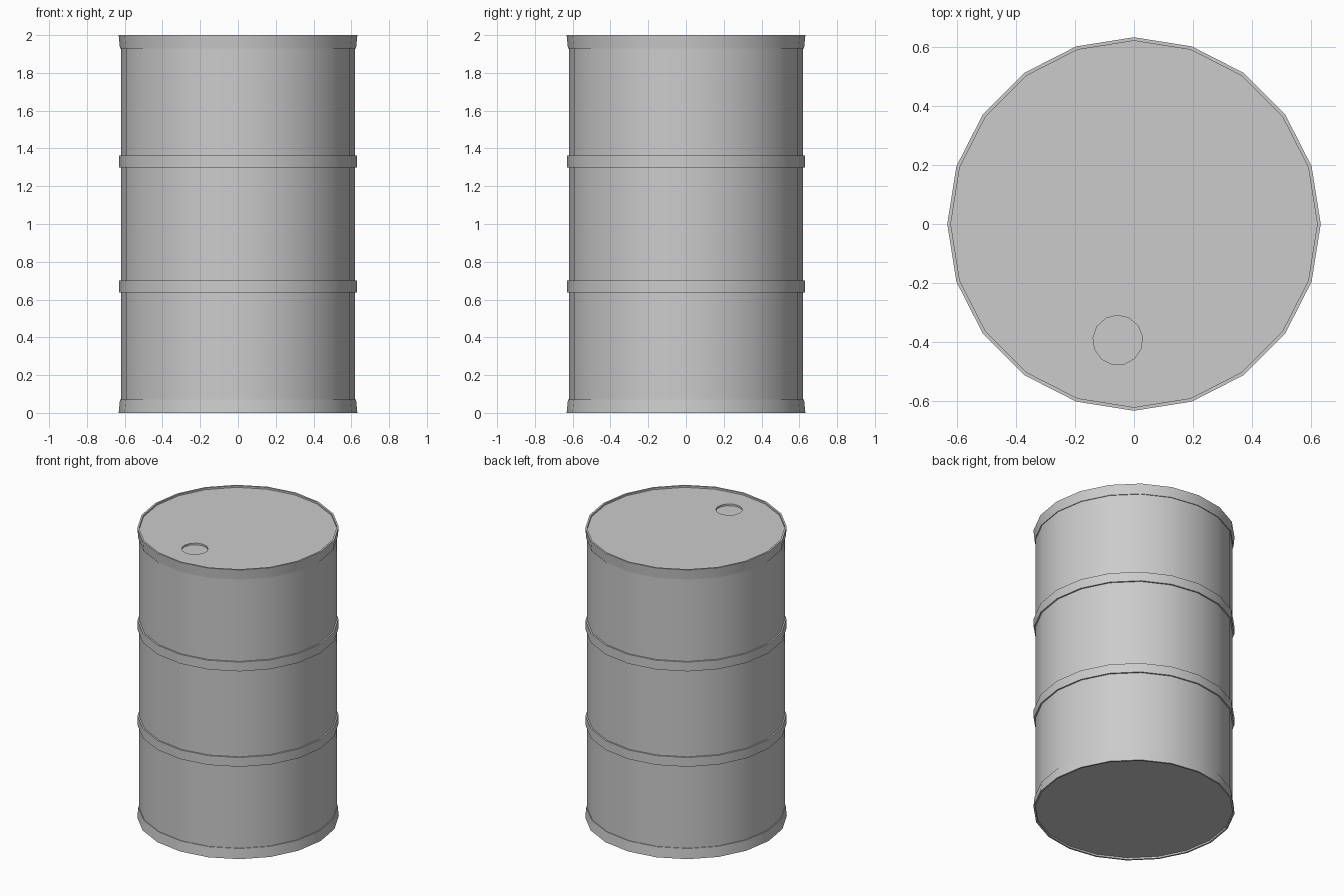
import bpy, bmesh, math

if "Cube" in bpy.data.objects:
    bpy.data.objects.remove(bpy.data.objects["Cube"])

SIDES = 20


def lathe(name, profile, sides):
    """Closed solid turned around z from (radius, z) points, capped at both ends."""
    bm = bmesh.new()
    rings = []
    for r, z in profile:
        rings.append([bm.verts.new((r * math.cos(2 * math.pi * i / sides),
                                    r * math.sin(2 * math.pi * i / sides), z))
                      for i in range(sides)])
    for a, b in zip(rings, rings[1:]):
        for i in range(sides):
            j = (i + 1) % sides
            bm.faces.new((a[i], a[j], b[j], b[i]))
    bm.faces.new(rings[0][::-1])
    bm.faces.new(rings[-1])
    bmesh.ops.recalc_face_normals(bm, faces=bm.faces)
    mesh = bpy.data.meshes.new(name)
    bm.to_mesh(mesh)
    bm.free()
    obj = bpy.data.objects.new(name, mesh)
    bpy.context.collection.objects.link(obj)
    return obj


# Lower half outline: recessed base, flared rim, wall, raised hoop
R, HOOP = 0.62, 0.63
lower = [(R, 0.012), (R, 0.0), (0.632, 0.0), (0.625, 0.07), (R, 0.07),
         (R, 0.638), (HOOP, 0.638), (HOOP, 0.702), (R, 0.702)]
# Upper half mirrors the lower one
upper = [(r, 2.0 - z) for r, z in reversed(lower)]
barrel = lathe("barrel", lower + upper, SIDES)

# Shallow round filler recess sunk into the lid
cutter = lathe("filler_cutter", [(0.084, 1.976), (0.084, 2.05)], 13)
cutter.location = (-0.055, -0.393, 0)
cutter.rotation_euler.z = math.radians(8)
cutter.hide_render = True

cut = barrel.modifiers.new("filler_recess", 'BOOLEAN')
cut.operation = 'DIFFERENCE'
cut.solver = 'EXACT'
cut.object = cutter
bpy.ops.object.select_all(action='DESELECT')
barrel.select_set(True)
bpy.context.view_layer.objects.active = barrel
bpy.ops.object.modifier_apply(modifier=cut.name)
bpy.data.objects.remove(cutter)

# Smooth wall, crisp rims and hoops
bpy.ops.object.shade_smooth_by_angle(angle=math.radians(30))
